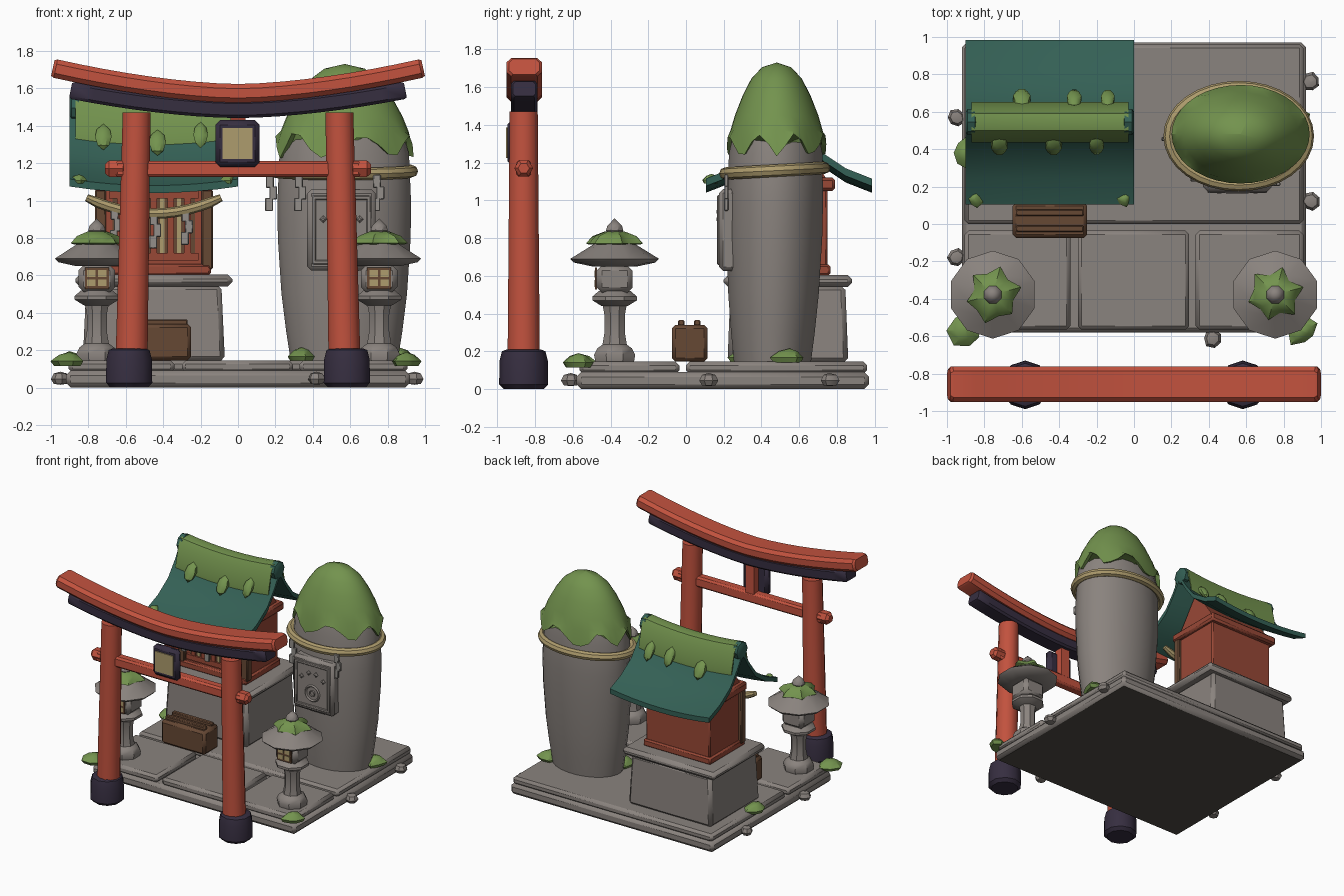
import bpy, bmesh, math, random
from mathutils import Vector

if "Cube" in bpy.data.objects:
    bpy.data.objects.remove(bpy.data.objects["Cube"])

rng = random.Random(4)
Z = Vector((0, 0, 1))


def material(name, rgb):
    m = bpy.data.materials.new(name)
    lin = [((c / 255 + 0.055) / 1.055) ** 2.4 for c in rgb]
    m.diffuse_color = (*lin, 1)
    m.use_nodes = True
    m.node_tree.nodes["Principled BSDF"].inputs["Base Color"].default_value = m.diffuse_color
    return m


RED = material("vermilion", (194, 82, 62))
DARK = material("dark_indigo", (54, 46, 64))
STONE = material("stone", (138, 131, 126))
MOSS = material("moss", (115, 147, 78))
TEAL = material("roof_teal", (52, 96, 85))
TAN = material("straw", (174, 156, 109))
WOOD = material("wood", (102, 72, 52))
BRICK = material("shrine_red", (152, 72, 54))
PAPER = material("paper", (147, 143, 138))
EARTH = material("dark_earth", (80, 76, 68))


def finish(name, bm, mat):
    bmesh.ops.recalc_face_normals(bm, faces=bm.faces[:])
    me = bpy.data.meshes.new(name)
    bm.to_mesh(me)
    bm.free()
    me.materials.append(mat)
    ob = bpy.data.objects.new(name, me)
    bpy.context.collection.objects.link(ob)
    return ob


def box(name, x, y, z, mat, bevel=0.0, taper=1.0):
    """Chamfered box from (min, max) pairs; taper scales the top."""
    bm = bmesh.new()
    bmesh.ops.create_cube(bm, size=1)
    c = [(a + b) / 2 for a, b in (x, y, z)]
    s = [b - a for a, b in (x, y, z)]
    for v in bm.verts:
        k = taper if v.co.z > 0 else 1
        v.co = (c[0] + v.co.x * s[0] * k, c[1] + v.co.y * s[1] * k, c[2] + v.co.z * s[2])
    if bevel:
        bmesh.ops.bevel(bm, geom=bm.edges[:], offset=bevel, segments=1, affect='EDGES')
    return finish(name, bm, mat)


def skin(name, rings, mat, closed=False):
    """Bridge equal rings of points into a capped or looped surface."""
    bm = bmesh.new()
    rows = [[bm.verts.new(p) for p in r] for r in rings]
    n = len(rows[0])
    for a, b in zip(rows, rows[1:] + (rows[:1] if closed else [])):
        for i in range(n):
            bm.faces.new((a[i], a[(i + 1) % n], b[(i + 1) % n], b[i]))
    if not closed:
        bm.faces.new(rows[0])
        bm.faces.new(rows[-1])
    bmesh.ops.remove_doubles(bm, verts=bm.verts[:], dist=0.0002)
    return finish(name, bm, mat)


def lathe(name, profile, x, y, mat, n=12, sx=1, sy=1, jag=0.0, shift=(0, 0), star=0.0):
    """Turn (radius, z) points; jag and star vary the radius, shift leans the top."""
    wob = [1 + jag * rng.uniform(-1, 1) + star * (-1) ** i for i in range(n)]
    z0, h = profile[0][1], max(p[1] for p in profile) - profile[0][1]
    rings = []
    for r, z in profile:
        k = (z - z0) / h
        rings.append([(x + shift[0] * k + math.cos(a) * max(r, 0.0001) * sx * w,
                       y + shift[1] * k + math.sin(a) * max(r, 0.0001) * sy * w, z)
                      for w, a in zip(wob, [(i + .5) * math.tau / n for i in range(n)])])
    return skin(name, rings, mat)


def sweep(name, path, section, mat, closed=False, upright=False, end=1.0):
    """Carry a (side, up) section along a path; end scales the end caps."""
    path = [Vector(p) for p in path]
    m, rings = len(path), []
    for i, p in enumerate(path):
        nxt = path[(i + 1) % m] if closed else path[min(i + 1, m - 1)]
        prv = path[i - 1] if closed else path[max(i - 1, 0)]
        t = (nxt - prv).normalized()
        side = Z.cross(t).normalized()
        up = Z if upright else t.cross(side)
        k = end if not closed and i in (0, m - 1) else 1
        rings.append([p + side * u * k + up * v * k for u, v in section])
    return skin(name, rings, mat, closed)


def octagon(w, h, c):
    return [(w, h - c), (w - c, h), (c - w, h), (-w, h - c),
            (-w, c - h), (c - w, -h), (w - c, -h), (w, c - h)]


def disc(r, n=8):
    return [(r * math.cos(i * math.tau / n), r * math.sin(i * math.tau / n)) for i in range(n)]


def clump(name, x, y, z, r, h):
    lathe(name, [(r * .8, z), (r, z + h * .35), (r * .55, z + h * .8), (0, z + h)],
          x, y, MOSS, 7, jag=.28)


def streamer(name, x, y, z):
    """Folded paper zigzag."""
    for i, dx in enumerate((0, .018, -.004)):
        box(name, (x + dx - .021, x + dx + .021), (y - .01, y + .01),
            (z - .062 * (i + 1), z - .062 * i + .008), PAPER, .004)


# Ground: lower slab with dark underside, paving tiles, pebbles and moss clumps
slab = box("lower_slab", (-.92, .92), (-.58, .97), (0, .09), STONE, .025)
slab.data.materials.append(EARTH)
for f in slab.data.polygons:
    f.material_index = int(f.normal.z < -.9)
box("rear_paving", (-.905, .905), (0, .96), (.08, .145), STONE, .02)
for x in ((-.905, -.34), (-.3, .295), (.33, .905)):
    box("front_paving", x, (-.565, -.035), (.08, .145), STONE, .02)
for x, y in ((-.95, .57), (-.95, -.18), (.945, .76), (.945, .12), (.42, -.61)):
    lathe("pebble", [(0, .015), (.035, .02), (.05, .045), (.035, .075), (0, .085)],
          x, y, STONE, 7, jag=.12)
for x, y, z in ((-.9, -.57, .115), (.9, -.57, .115), (.86, .55, .14),
                (.34, .315, .14), (-.9, .38, .12)):
    clump("ground_moss", x, y, z, .085, .075)

# Gate: leaning posts, curved beams, tie beam and plaque
GY = -.86
for s in (-1, 1):
    lathe("gate_post", [(.088, .01), (.088, .2), (.077, 1.47)], s * .572, GY, RED, 12,
          shift=(-s * .03, 0))
    lathe("post_sleeve", [(.105, 0), (.13, .025), (.128, .15), (.115, .2), (.09, .21)],
          s * .582, GY, DARK, 10)
    sweep("tie_peg", [(s * .6, GY, 1.17), (s * .615, GY, 1.17), (s * .69, GY, 1.17),
                      (s * .71, GY, 1.17)], disc(.05, 6), RED, end=.6)


def arch(half, z, rise, p):
    xs = [half * (-1 + i / 8) for i in range(17)]
    xs = [xs[0] - .015] + xs + [xs[-1] + .015]
    return [(x, GY + .003, z + rise * (abs(x) / half) ** p) for x in xs]


sweep("top_beam", arch(.975, 1.573, .132, 1.65), octagon(.095, .05, .025), RED, end=.85)
sweep("under_beam", arch(.88, 1.487, .1, 1.7), octagon(.07, .046, .015), DARK, end=.85)
box("tie_beam", (-.66, .66), (GY - .04, GY + .04), (1.125, 1.212), RED, .015)
box("beam_strut", (-.04, .04), (GY - .035, GY + .035), (1.2, 1.47), RED)
box("plaque_frame", (-.12, .115), (-.945, -.88), (1.18, 1.43), DARK, .025)
box("plaque_panel", (-.083, .078), (-.953, -.94), (1.223, 1.387), TAN)

# Stone lanterns
for s in (-1, 1):
    x, y = s * .755, -.378
    lathe("lantern_foot", [(.11, .14), (.118, .18), (.1, .215), (.07, .235), (.058, .3),
                           (.058, .39), (.07, .45)], x, y, STONE, 8)
    lathe("lantern_shelf", [(.075, .44), (.128, .47), (.128, .49), (.09, .52)], x, y, STONE, 8)
    box("lantern_chamber", (x - .098, x + .098), (y - .095, y + .095), (.51, .655), STONE, .028)
    box("lantern_window_frame", (x - .064, x + .064), (y - .103, y - .094), (.527, .643), WOOD)
    for dx in (-.029, .029):
        for z in (.56, .61):
            box("lantern_pane", (x + dx - .023, x + dx + .023), (y - .107, y - .1),
                (z - .018, z + .018), TAN)
    lathe("lantern_roof", [(.12, .65), (.215, .67), (.235, .69), (.13, .755), (.06, .8), (.03, .83)],
          x, y, STONE, 10)
    lathe("lantern_moss", [(.115, .765), (.13, .772), (.1, .81), (.045, .835)], x, y, MOSS, 12,
          jag=.08, star=.15)
    lathe("lantern_finial", [(.03, .81), (.05, .84), (.042, .865), (0, .905)], x, y, STONE, 8)

# Offering box
box("offering_box", (-.65, -.25), (-.075, .115), (.145, .34), WOOD, .02)
for y in (-.025, .06):
    box("offering_slat", (-.63, -.27), (y - .018, y + .018), (.335, .365), WOOD, .006)

# Shrine: plinth, body, doors
box("plinth", (-.83, -.07), (.22, .86), (.14, .55), STONE, .025, .95)
box("plinth_cap", (-.87, -.03), (.2, .88), (.54, .605), STONE, .025)
box("shrine_body", (-.74, -.16), (.34, .75), (.6, 1.1), BRICK, .01)
box("shrine_sill", (-.755, -.145), (.31, .765), (.6, .66), BRICK, .012)
box("shrine_lintel", (-.77, -.13), (.3, .79), (1.05, 1.12), BRICK, .015)
sweep("shrine_gable", [(-.73, .545, 0), (-.17, .545, 0)],
      [(-.21, 1.1), (.21, 1.1), (0, 1.4)], BRICK)
for x in (-.735, -.165):
    box("corner_post", (x - .03, x + .03), (.315, .375), (.63, 1.06), WOOD, .008)
box("door_panel", (-.67, -.23), (.333, .342), (.68, 1.04), WOOD)
for i in range(5):
    x = -.63 + i * .09
    box("door_bar", (x - .018, x + .018), (.318, .335), (.68, 1.04), BRICK)
    if i < 4:
        box("door_paper", (x + .034, x + .056), (.326, .334), (.72, 1.02), TAN)
for z in (.7, 1.03):
    box("door_rail", (-.69, -.21), (.314, .336), (z - .02, z + .02), BRICK)
sweep("shrine_rope", [(-.45 + .36 * t, .26, .93 + .085 * t * t)
                      for t in [-1 + i / 6 for i in range(13)]], disc(.028), TAN, end=.7)
for x in (-.66, -.45, -.28):
    streamer("shrine_streamer", x, .25, .93 + .085 * ((x + .45) / .36) ** 2)

# Curved roof with mossy ridge
def roof_path(x0, x1):
    xs = [x0 + (x1 - x0) * i / 8 for i in range(9)]
    return [(x, .545, .035 * ((x + .45) / .45) ** 2 - .01) for x in xs]


def roof_shell(half, thick):
    top = half[::-1] + [(-u, z) for u, z in half[1:]]
    return top + [(u, z - thick) for u, z in top[::-1]]


HALF = [(0, 1.47), (.08, 1.345), (.165, 1.235), (.3, 1.145), (.44, 1.09)]
sweep("roof", roof_path(-.9, 0), roof_shell(HALF, .04), TEAL, upright=True)
sweep("ridge_moss", roof_path(-.87, -.03),
      roof_shell([(0, 1.54), (.045, 1.53), (.075, 1.475), (.108, 1.335)], .04), MOSS, upright=True)
for x in (-.87, -.03):
    sweep("ridge_end", [(x - .03, .545, 1.495), (x - .02, .545, 1.495), (x + .02, .545, 1.495),
                        (x + .03, .545, 1.495)], disc(.07), TEAL, end=.75)
for x, s, r, z in ((-.72, -1, .048, 1.27), (-.43, -1, .048, 1.24), (-.2, -1, .042, 1.28),
                   (-.6, 1, .05, 1.24), (-.32, 1, .042, 1.27), (-.14, 1, .04, 1.27)):
    lathe("moss_drip", [(0, z), (r * .7, z + .025), (r, z + .07), (r * .8, z + .11), (0, z + .14)],
          x, .545 + s * .165, MOSS, 8, sy=.8, shift=(0, -s * .075))
for x in (-.85, -.05):
    clump("eave_moss", x, .135, 1.09, .042, .05)

# Standing stone with moss cap, rope and carved tablet
CX, CY, RX, RY = .56, .47, .36, .257
lathe("standing_stone", [(.8, .14), (.87, .3), (.94, .5), (.995, .8), (1, 1.0), (.97, 1.25),
                         (.83, 1.42), (.64, 1.56), (.4, 1.65), (0, 1.69)],
      CX + .008, CY - .012, STONE, 24, RX, RY, shift=(0, .024))
CAP = [(0, 1.73), (.3, 1.705), (.52, 1.645), (.7, 1.555), (.86, 1.45), (.95, 1.37)]
rings = [[] for _ in range(len(CAP) + 2)]
for i in range(36):
    a = i * math.tau / 36
    c, s = math.cos(a), math.sin(a)
    low = 1.29 - .06 * math.cos(7 * a + .9 * math.sin(2 * a)) + rng.uniform(-.015, .015)
    for row, (r, z) in zip(rings, CAP + [(1.025, low), (.93, low + .01)]):
        r = max(r, .0005)
        row.append((CX + .01 + RX * r * c, CY + .01 + RY * r * s, z))
skin("stone_moss_cap", rings, MOSS)
sweep("stone_rope", [(CX + .37 * math.cos(a), CY + .262 * math.sin(a),
                      1.157 + .015 * math.sin(a)) for a in
                     [i * math.tau / 32 for i in range(32)]], disc(.033), TAN, closed=True)
for deg in (183, 233, 298):
    a = math.radians(deg)
    streamer("stone_streamer", CX + .39 * math.cos(a), CY + .29 * math.sin(a), 1.13)

box("tablet", (.37, .735), (.175, .28), (.625, 1.06), STONE, .022)
for x in (.405, .7):
    box("tablet_rim", (x - .012, x + .012), (.165, .18), (.66, 1.025), STONE, .005)
for z in (.67, 1.015):
    box("tablet_rim", (.4, .705), (.165, .18), (z - .012, z + .012), STONE, .005)
for r in (.06, .022):
    pts = [(.552 + r * math.cos(a), .174, .78 + r * math.sin(a))
           for a in [i * math.tau / 16 for i in range(16)]]
    skin("tablet_ring", [[((p[0] - .552) * k + .552, p[1] + d, (p[2] - .78) * k + .78)
                          for k, d in ((1.15, 0), (1, -.01), (.85, 0), (1, .01))]
                         for p in pts], STONE, closed=True)
for x, z in ((.455, .9), (.52, .94), (.585, .94), (.65, .9)):
    skin("tablet_stud", [[(x + k * u, y, z + k * v) for u, v in disc(.02, 4)]
                         for k, y in ((1, .178), (1, .17), (.4, .162))], STONE)

# Smooth gentle curves, keep chamfers crisp
for ob in bpy.context.scene.objects:
    ob.select_set(True)
    bpy.context.view_layer.objects.active = ob
bpy.ops.object.shade_smooth_by_angle(angle=math.radians(37))
